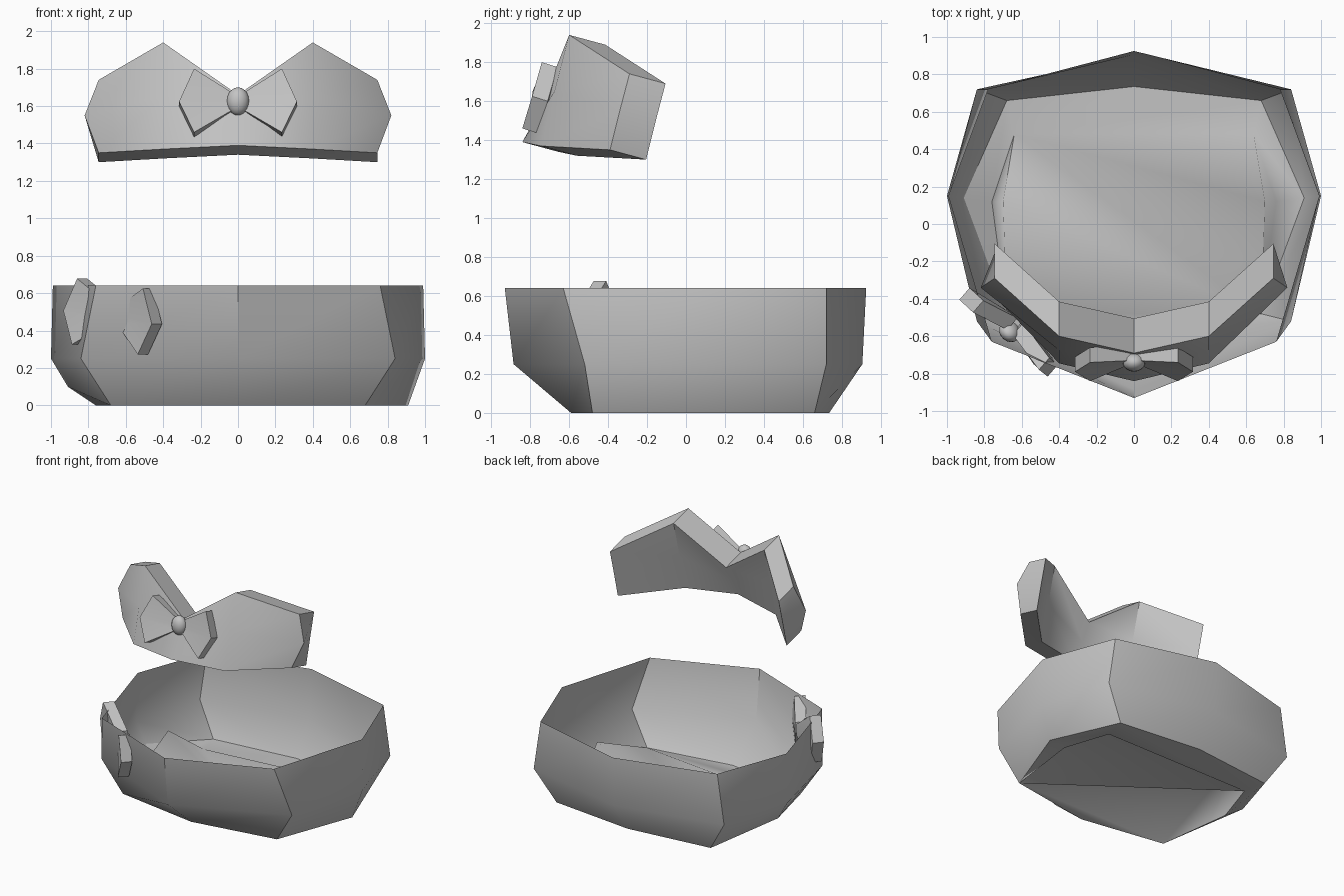
import bpy, bmesh, math
from mathutils import Matrix, Vector

if "Cube" in bpy.data.objects:
    bpy.data.objects.remove(bpy.data.objects["Cube"])

grey = bpy.data.materials.new("plain_grey")
grey.diffuse_color = (0.55, 0.55, 0.55, 1)
grey.use_nodes = True
grey.node_tree.nodes["Principled BSDF"].inputs["Base Color"].default_value = grey.diffuse_color


def finish(bm, name, angle):
    me = bpy.data.meshes.new(name)
    bm.to_mesh(me)
    bm.free()
    me.materials.append(grey)
    me.shade_smooth()
    me.set_sharp_from_angle(angle=math.radians(angle))
    ob = bpy.data.objects.new(name, me)
    bpy.context.collection.objects.link(ob)
    return ob


# Bowl: eight-sided rings, given as front, front corner, side, back corner, back
def ring(half):
    return half + [(-x, y, z) for x, y, z in half[3:0:-1]]


base = ring([(0, -.59, 0), (.68, -.48, 0), (.91, .14, 0), (.68, .66, 0), (0, .735, 0)])
base[6] = (-.91, .14, .10)
knee = ring([(0, -.885, .25), (.84, -.52, .25), (1, .15, .25), (.84, .72, .25), (0, .905, .25)])
rim = ring([(0, -.93, .64), (.76, -.63, .64), (.99, .15, .64), (.78, .72, .64), (0, .925, .64)])

# Thin-walled shell
bm = bmesh.new()
loops = [[bm.verts.new(p) for p in r] for r in (base, knee, rim)]
for a, b in zip(loops, loops[1:]):
    for i in range(8):
        j = (i + 1) % 8
        bm.faces.new((a[i], a[j], b[j], b[i]))
finish(bm, "bowl_wall", 42)

# Floor: flat margin at the back and sides, then a folded middle raised at both sides
bm = bmesh.new()
outer = [bm.verts.new(p) for p in base]
margin = list(outer)
for i, p in ((2, (.76, .12, 0)), (3, (.64, .48, 0)), (4, (0, .56, 0)),
             (5, (-.64, .48, 0)), (6, (-.76, .12, 0))):
    margin[i] = bm.verts.new(p)
middle = list(margin)
for i, s in ((2, 1), (6, -1)):
    middle[i] = bm.verts.new((s * .70, .12, .27))
for a, b in ((outer, margin), (margin, middle)):
    for i in range(8):
        j = (i + 1) % 8
        face = list(dict.fromkeys((a[i], a[j], b[j], b[i])))
        if len(face) > 2:
            bm.faces.new(face)
for t in ((1, 5, 6), (1, 6, 7), (7, 0, 1), (1, 2, 5), (2, 3, 5), (3, 4, 5)):
    bm.faces.new([middle[i] for i in t])
finish(bm, "bowl_floor", 90)


# Thick plate: a grid of front points pushed back by an offset
def plate(bm, cols, offset):
    off = Vector(offset)
    front = [[bm.verts.new(p) for p in c] for c in cols]
    back = [[bm.verts.new(Vector(p) + off) for p in c] for c in cols]
    n, m = len(cols), len(cols[0])
    for g in (front, back):
        for i in range(n - 1):
            for j in range(m - 1):
                bm.faces.new((g[i][j], g[i + 1][j], g[i + 1][j + 1], g[i][j + 1]))
    edge = [(i, 0) for i in range(n)] + [(n - 1, j) for j in range(1, m)]
    edge += [(i, m - 1) for i in range(n - 2, -1, -1)] + [(0, j) for j in range(m - 2, 0, -1)]
    for (i, j), (k, l) in zip(edge, edge[1:] + edge[:1]):
        bm.faces.new((front[i][j], front[k][l], back[k][l], back[i][j]))
    return back


# Headband: two peaks with a notch in the middle, wrapping back at the ends
half = [[(0, -.84, 1.39), (0, -.765, 1.525), (0, -.69, 1.66)],
        [(.40, -.745, 1.37), (.40, -.675, 1.65), (.40, -.60, 1.94)],
        [(.745, -.39, 1.35), (.82, -.34, 1.55), (.745, -.29, 1.74)]]
cols = [[(-x, y, z) for x, y, z in c] for c in half[:0:-1]] + half
bm = bmesh.new()
back = plate(bm, cols, (0, .185, -.05))
for c, s in ((0, -1), (-1, 1)):
    back[c][1].co.x = s * .745   # straight rear edge at each end
bmesh.ops.recalc_face_normals(bm, faces=bm.faces)
finish(bm, "headband", 42)


# Bow: two flared wings and a round knot, modelled about the knot
def bow(name, matrix):
    bm = bmesh.new()
    for s in (-1, 1):
        plate(bm, [[(s * .02, -.01, -.04), (s * .02, 0, 0), (s * .02, .01, .04)],
                   [(s * .235, -.10, -.165), (s * .315, -.05, 0), (s * .235, 0, .175)]],
              (0, .08, -.025))
    bmesh.ops.recalc_face_normals(bm, faces=bm.faces)
    bm.transform(matrix)
    finish(bm, name + "_wings", 30)
    bm = bmesh.new()
    bmesh.ops.create_uvsphere(bm, u_segments=16, v_segments=10, radius=1,
                              matrix=matrix @ Matrix.Diagonal((.06, .05, .075, 1)))
    finish(bm, name + "_knot", 60)


bow("headband_bow", Matrix.Translation((0, -.74, 1.625)))
bow("bowl_bow", Matrix.Translation((-.665, -.575, .485))
    @ Matrix.Rotation(math.radians(-41), 4, 'Z') @ Matrix.Rotation(math.radians(6.5), 4, 'Y')
    @ Matrix.Rotation(math.radians(17), 4, 'X'))
